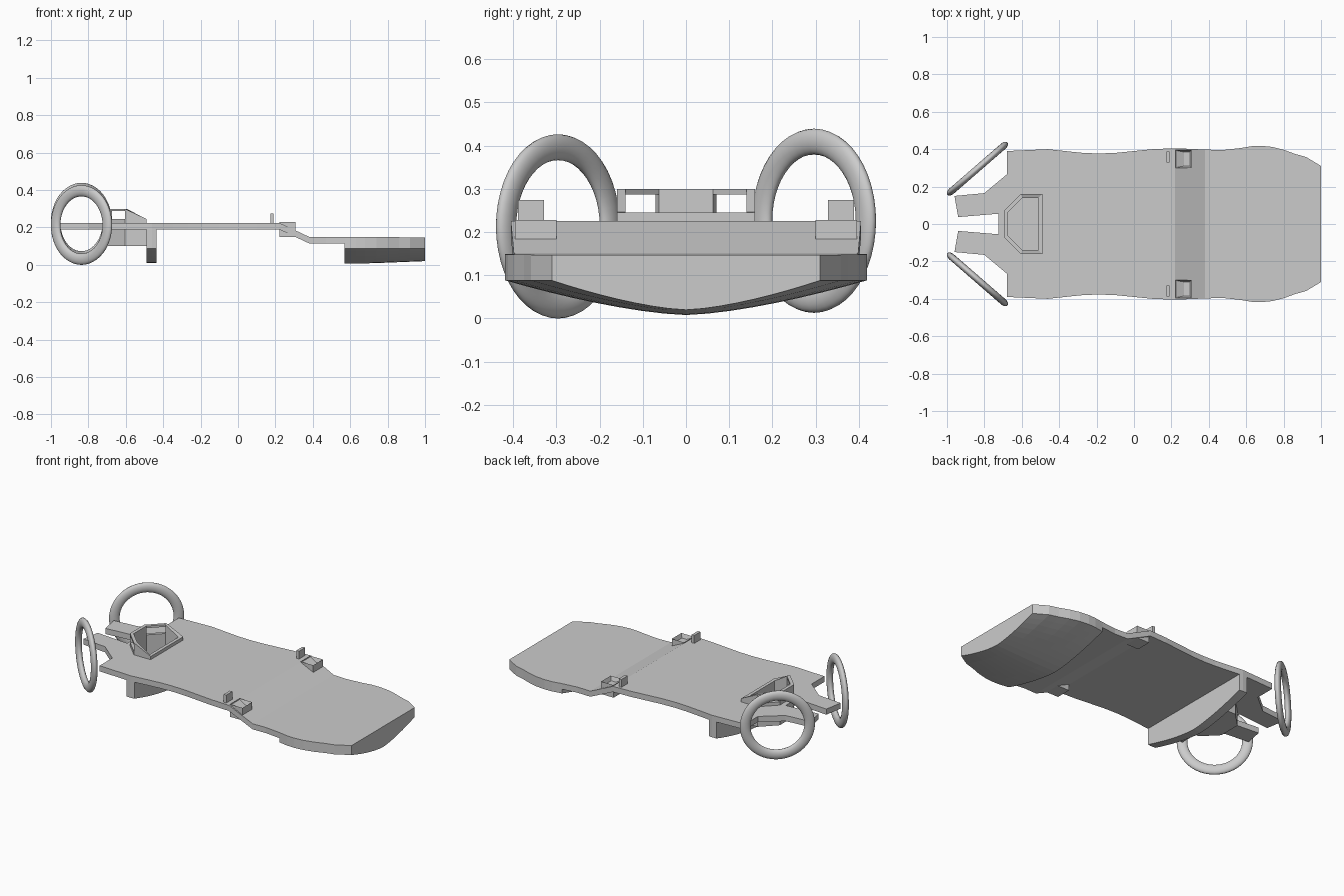
import bpy, bmesh, math

if "Cube" in bpy.data.objects:
    bpy.data.objects.remove(bpy.data.objects["Cube"])

grey = bpy.data.materials.new("plain grey")
grey.diffuse_color = (0.6, 0.6, 0.6, 1)
grey.use_nodes = True
grey.node_tree.nodes["Principled BSDF"].inputs["Base Color"].default_value = grey.diffuse_color


def finish(name, bm):
    bmesh.ops.recalc_face_normals(bm, faces=bm.faces)
    me = bpy.data.meshes.new(name)
    bm.to_mesh(me)
    bm.free()
    me.materials.append(grey)
    ob = bpy.data.objects.new(name, me)
    bpy.context.collection.objects.link(ob)
    return ob


def add_prism(bm, low, high):
    a = [bm.verts.new(p) for p in low]
    b = [bm.verts.new(p) for p in high]
    bm.faces.new(a)
    bm.faces.new(b)
    n = len(a)
    for i in range(n):
        j = (i + 1) % n
        bm.faces.new((a[i], a[j], b[j], b[i]))


def prism(name, poly, z0, z1):
    bm = bmesh.new()
    add_prism(bm, [(x, y, z0) for x, y in poly], [(x, y, z1) for x, y in poly])
    return finish(name, bm)


def rect(x0, x1, y0, y1):
    return [(x0, y0), (x1, y0), (x1, y1), (x0, y1)]


def interp(pts, x):
    for (xa, ya), (xb, yb) in zip(pts, pts[1:]):
        if x <= xb:
            return ya + (yb - ya) * (x - xa) / (xb - xa)
    return pts[-1][1]


# Main deck: lofted wavy outline with keel fin and curved nose belly
half_width = [(-.68, .39), (-.57, .395), (-.46, .4), (-.35, .388), (-.27, .38), (-.19, .377),
              (-.1, .38), (0, .39), (.1, .4), (.22, .405), (.38, .398), (.47, .395), (.57, .406),
              (.63, .416), (.68, .418), (.74, .412), (.8, .397), (.86, .375), (.92, .358), (1, .31)]
top_line = [(-.7, .225), (.22, .225), (.38, .15), (1, .147)]
keel_line = [(.57, .008), (.7, .008), (1, .02)]
stations = [(x, x > .57) for x, w in half_width]
stations += [(-.49, False), (-.49, True), (-.435, True), (-.435, False), (.57, True)]
stations.sort(key=lambda s: (s[0], s[1] if s[0] != -.435 else not s[1]))
stations = [(x, True if x == -.46 else deep) for x, deep in stations]
COLS = 16
bm = bmesh.new()
rows = []
for x, deep in stations:
    w, zt = interp(half_width, x), interp(top_line, x)
    upper, lower = [], []
    for c in range(COLS + 1):
        t = 2 * c / COLS - 1
        zb = zt - .035
        if deep:
            k = interp(keel_line, x) if x > 0 else .01
            zb = k + (.088 - k) * abs(t) ** 1.5
        upper.append(bm.verts.new((x, w * t, zt)))
        lower.append(bm.verts.new((x, w * t, zb)))
    rows.append(upper + lower[::-1])
n = len(rows[0])
for a, b in zip(rows, rows[1:]):
    for i in range(n):
        j = (i + 1) % n
        bm.faces.new((a[i], a[j], b[j], b[i]))
bm.faces.new(rows[0])
bm.faces.new(rows[-1])
bmesh.ops.remove_doubles(bm, verts=bm.verts, dist=1e-5)
deck = finish("deck", bm)

# Forked tail holding the rings
half = [(-.68, .265), (-.80, .165), (-.96, .15), (-.94, .037), (-.725, .055)]
prism("tail_fork", half + [(x, -y) for x, y in reversed(half)], .19, .225)

# Seat tub: hexagonal walls, open corner windows, sloping sides
outer = [(-.49, .16), (-.605, .16), (-.695, .07)]
inner = [(-.51, .14), (-.597, .14), (-.675, .062)]
outer += [(x, -y) for x, y in reversed(outer)]
inner += [(x, -y) for x, y in reversed(inner)]


def add_wall(bm, i, z0, za, zb):
    j = (i + 1) % 6
    ring = [outer[i], outer[j], inner[j], inner[i]]
    add_prism(bm, [(*p, z0) for p in ring],
              [(*p, z) for p, z in zip(ring, (za, zb, zb, za))])


bm = bmesh.new()
for i in range(6):
    add_wall(bm, i, .10, .245, .245)
add_wall(bm, 0, .245, .246, .30)
add_wall(bm, 4, .245, .30, .246)
add_wall(bm, 2, .245, .30, .30)
for i in (1, 3):
    add_wall(bm, i, .287, .30, .30)
finish("seat_tub", bm)
prism("seat_floor", outer, .10, .115)

# Opening in the deck for the tub
cutter = prism("tub_cutter", inner, .12, .4)
cutter.hide_render = True
cutter.hide_set(True)
mod = deck.modifiers.new("tub opening", "BOOLEAN")
mod.operation = "DIFFERENCE"
mod.solver = "EXACT"
mod.object = cutter

# Side sockets with recessed tops, and small posts
for s, side in ((1, "left"), (-1, "right")):
    ya, yb = sorted((s * .30, s * .395))
    sock = prism(side + "_socket", rect(.222, .308, ya, yb), .15, .228)
    bm = bmesh.new()
    bm.from_mesh(sock.data)
    face = max(bm.faces, key=lambda f: f.calc_center_median().z)
    bmesh.ops.inset_region(bm, faces=[face], thickness=.014)
    bmesh.ops.translate(bm, verts=face.verts, vec=(0, 0, -.025))
    bm.to_mesh(sock.data)
    bm.free()
    ya, yb = sorted((s * .328, s * .388))
    prism(side + "_post", rect(.173, .191, ya, yb), .215, .274)

    # Tilted flattened rings at the tail
    bpy.ops.mesh.primitive_torus_add(major_radius=.183, minor_radius=.03,
                                     major_segments=48, minor_segments=16,
                                     location=(-.837, s * .296, .226 if s > 0 else .213),
                                     rotation=(math.pi / 2, 0, s * .715))
    ring = bpy.context.object
    ring.name = side + "_ring"
    ring.scale = (1, 1, .6)
    ring.data.materials.append(grey)
    bpy.ops.object.shade_smooth_by_angle()
